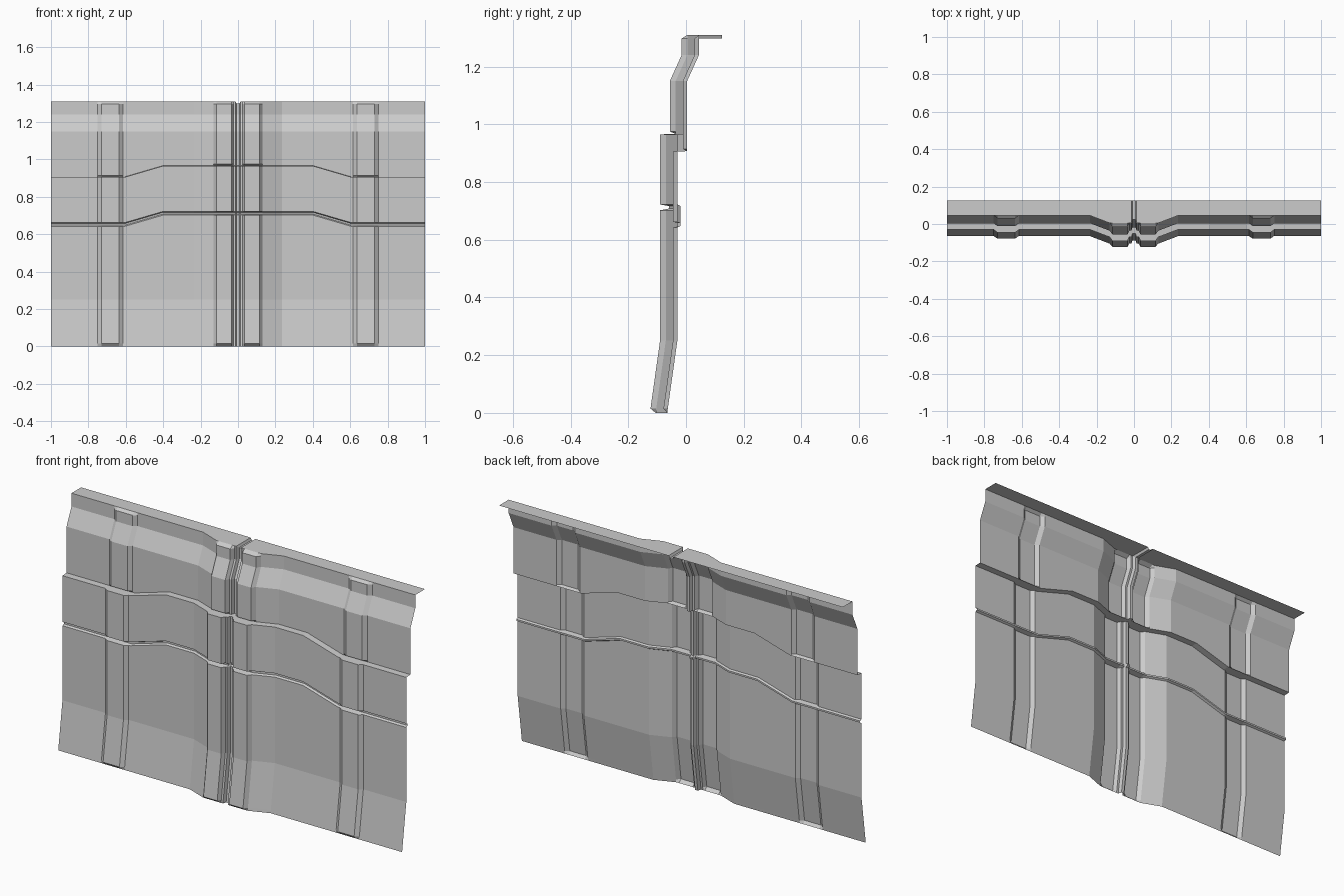
import bpy

if "Cube" in bpy.data.objects:
    bpy.data.objects.remove(bpy.data.objects["Cube"])

# Plan stations on the right half: (x, bulge toward the front, rib depth, seam groove amount)
HALF = [(0.008, 0.04, 0, 1), (0.014, 0.04, 0, 0), (0.025, 0.04, 0, 0), (0.035, 0.04, 0.02, 0),
        (0.115, 0.04, 0.02, 0), (0.13, 0.04, 0, 0), (0.235, 0, 0, 0), (0.40, 0, 0, 0),
        (0.605, 0, 0, 0), (0.615, 0, 0, 0), (0.635, 0, 0.015, 0), (0.73, 0, 0.015, 0),
        (0.75, 0, 0, 0), (1.0, 0, 0, 0)]
STATIONS = [(-x, b, r, g) for x, b, r, g in reversed(HALF)] + HALF

# Vertical profiles: (z, y, follows stepped seam line, rib on/off)
LOWER = [(0, -0.065, 0, 0), (0.015, -0.063, 0, 1), (0.25, -0.03, 0, 1), (0.702, -0.03, 1, 1)]
GROOVE = [(0.702, -0.03, 1, 1), (0.708, -0.019, 1, 0), (0.717, -0.019, 1, 0), (0.722, -0.03, 1, 1)]
MIDDLE = [(0.722, -0.03, 1, 1), (0.965, -0.03, 1, 1)]
LEDGE = [(0.965, -0.03, 1, 1), (0.967, 0.004, 1, 0)]
UPPER = [(0.967, 0.004, 1, 0), (0.975, 0.004, 1, 1), (1.15, 0.004, 0, 1), (1.24, 0.045, 0, 1),
         (1.297, 0.045, 0, 1), (1.31, 0.045, 0, 0)]


def seam_shift(x):
    """Seams run high in the middle and drop toward both ends."""
    return -0.06 * min(1, max(0, (abs(x) - 0.4) / 0.205))


def sheet(name, rows):
    """Join rows of points (left to right, bottom to top) into a flat-faced sheet."""
    n = len(rows[0])
    faces = [(j * n + i, j * n + i + 1, (j + 1) * n + i + 1, (j + 1) * n + i)
             for j in range(len(rows) - 1) for i in range(n - 1)]
    mesh = bpy.data.meshes.new(name)
    mesh.from_pydata([p for row in rows for p in row], [], faces)
    mesh.update()
    obj = bpy.data.objects.new(name, mesh)
    bpy.context.collection.objects.link(obj)
    return obj


def wall_row(z, y, follow, rib):
    # the seam groove also dips the top edge so it meets the flange
    return [(x, y - b - r * rib + 0.018 * g,
             z + follow * seam_shift(x) - (0.012 * g if z > 1.3 else 0))
            for x, b, r, g in STATIONS]


# Wall bands
for name, profile in (("lower_panel", LOWER), ("seam_groove", GROOVE), ("middle_panel", MIDDLE),
                      ("seam_ledge", LEDGE), ("upper_panel", UPPER)):
    sheet(name, [wall_row(*p) for p in profile])

# Top flange, straight along the back and grooved at the centre
front = wall_row(*UPPER[-1])
sheet("top_flange", [front, [(x, 0.125, z) for x, _, z in front]])
